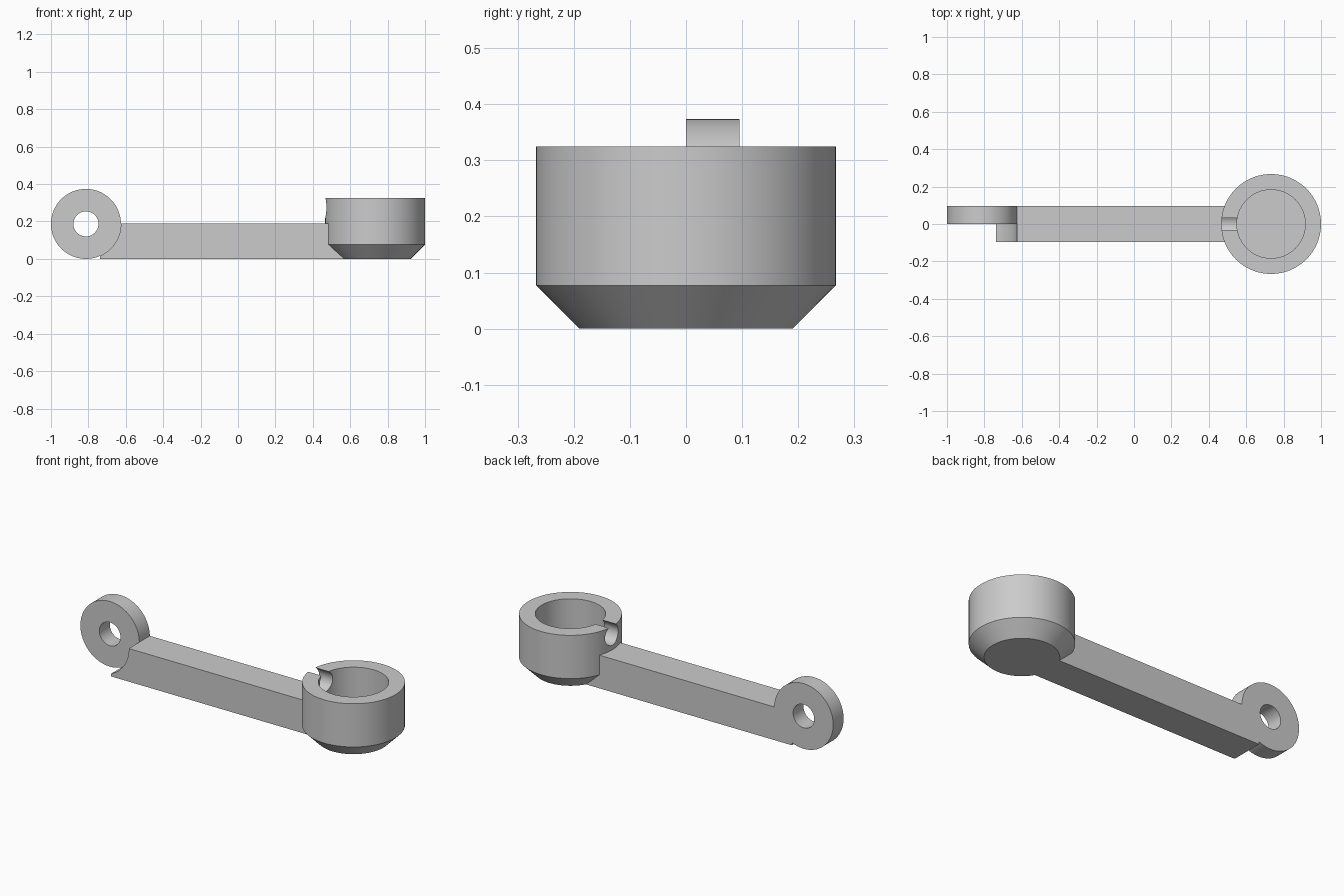
import bpy
from math import pi

default = bpy.data.objects.get("Cube")
if default:
    bpy.data.objects.remove(default, do_unlink=True)

grey = bpy.data.materials.new("plain grey")
grey.use_nodes = True
COLOUR = (0.6, 0.6, 0.6, 1)
grey.diffuse_color = COLOUR
grey.node_tree.nodes["Principled BSDF"].inputs["Base Color"].default_value = COLOUR

EYE_X, EYE_R = -0.813, 0.187
CUP_X, CUP_R, CUP_TOP = 0.733, 0.267, 0.325
HALF = 0.095          # half the arm's width
SIDES = 96
ALONG_X, ALONG_Y = (0, pi / 2, 0), (pi / 2, 0, 0)


def finish(name):
    ob = bpy.context.object
    ob.name = name
    ob.data.materials.append(grey)
    return ob


def block(name, low, high):
    centre = [(a + b) / 2 for a, b in zip(low, high)]
    bpy.ops.mesh.primitive_cube_add(size=1, location=centre)
    ob = finish(name)
    ob.scale = [b - a for a, b in zip(low, high)]
    return ob


def rod(name, radius, length, centre, turn=(0, 0, 0), bottom=None):
    bpy.ops.mesh.primitive_cone_add(
        vertices=SIDES, radius1=radius if bottom is None else bottom,
        radius2=radius, depth=length, location=centre, rotation=turn)
    return finish(name)


def combine(target, tool, operation):
    tool.hide_render = True
    mod = target.modifiers.new(operation.lower(), "BOOLEAN")
    mod.operation, mod.object, mod.solver = operation, tool, "EXACT"
    bpy.context.view_layer.objects.active = target
    bpy.ops.object.modifier_apply(modifier=mod.name)
    bpy.data.objects.remove(tool, do_unlink=True)


# Straight arm, its front half hollowed to clear a matching eyelet
arm = block("lever_arm_with_cup", (-0.738, -HALF, 0), (0.62, HALF, 0.19))
combine(arm, rod("clearance_cutter", EYE_R, 0.2, (EYE_X, -0.1, EYE_R), ALONG_Y), "DIFFERENCE")

# Eyelet on the back half, with its pin hole
eyelet = rod("eyelet", EYE_R, HALF, (EYE_X, HALF / 2, EYE_R), ALONG_Y)
combine(arm, eyelet, "UNION")
combine(arm, rod("pin_hole_cutter", 0.067, 0.5, (EYE_X, 0, EYE_R), ALONG_Y), "DIFFERENCE")

# Cup: tapered foot under a straight wall
FOOT = 0.077
cup = rod("cup", CUP_R, CUP_TOP - FOOT, (CUP_X, 0, (CUP_TOP + FOOT) / 2))
foot = rod("cup_foot", CUP_R, FOOT, (CUP_X, 0, FOOT / 2), bottom=0.19)
combine(cup, foot, "UNION")
combine(arm, cup, "UNION")

# Cup bore and the round notch open at the rim
combine(arm, rod("bore_cutter", 0.183, 0.5, (CUP_X, 0, 0.33)), "DIFFERENCE")
combine(arm, rod("notch_cutter", 0.059, 0.3, (0.5, 0, 0.275), ALONG_X), "DIFFERENCE")

# Smooth round walls, sharp edges kept
bpy.ops.object.select_all(action="DESELECT")
arm.select_set(True)
bpy.context.view_layer.objects.active = arm
bpy.ops.object.transform_apply(location=True, rotation=True, scale=True)
bpy.ops.object.shade_smooth_by_angle(angle=pi / 6)
